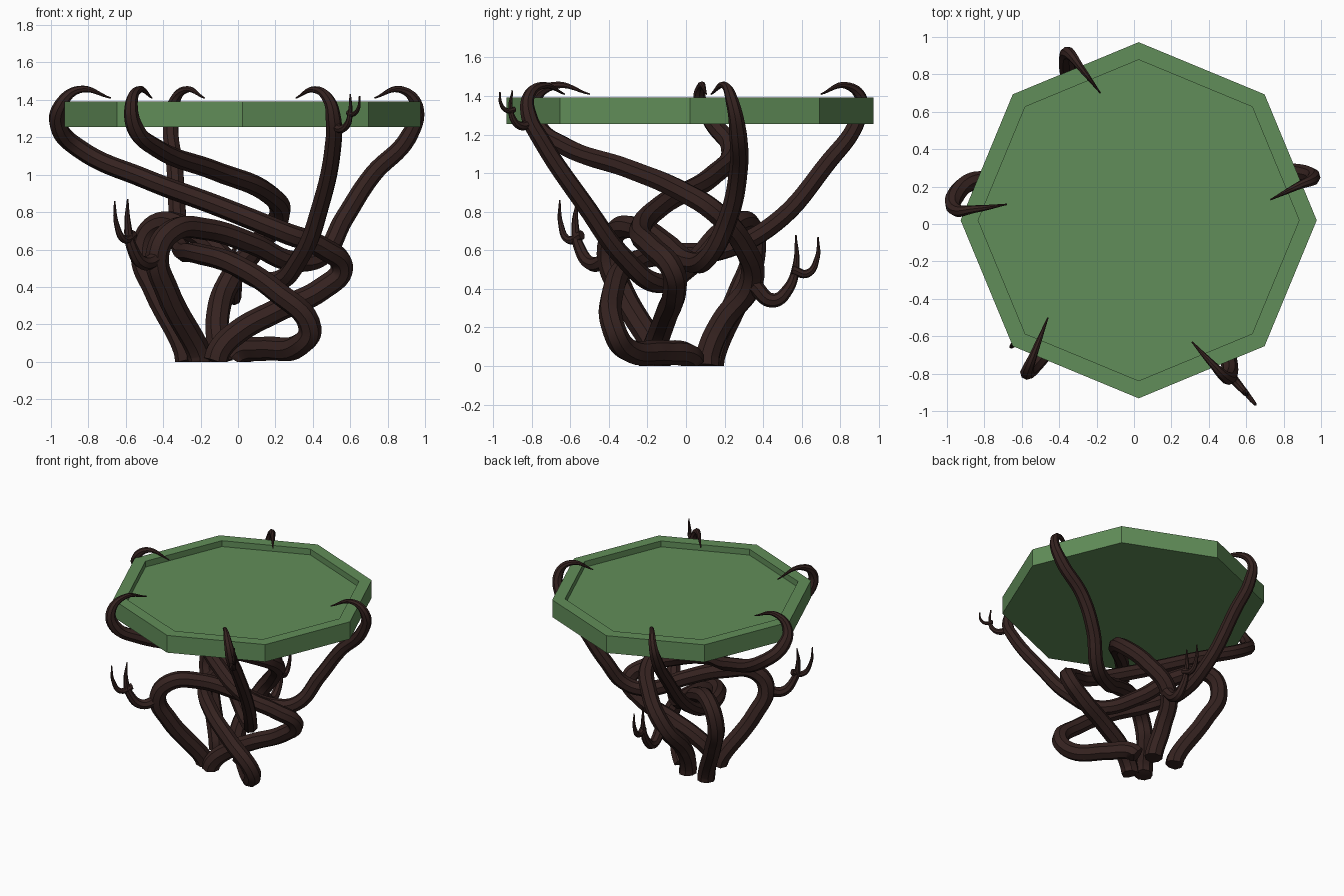
import bpy, bmesh
from math import cos, sin, pi


def material(name, rgb):
    m = bpy.data.materials.new(name)
    m.diffuse_color = (*rgb, 1)
    return m


GREEN = material("green_top", (0.12, 0.27, 0.1))
BARK = material("dark_bark", (0.035, 0.016, 0.014))


# Octagonal tabletop with a shallow recessed tray
def tabletop():
    bm = bmesh.new()

    def ring(r, z):
        return [bm.verts.new((0.025 + r * cos(i * pi / 4), 0.02 + r * sin(i * pi / 4), z)) for i in range(8)]

    rings = [ring(0.952, 1.254), ring(0.952, 1.392), ring(0.858, 1.392), ring(0.858, 1.345)]
    for a, b in zip(rings, rings[1:]):
        for i in range(8):
            j = (i + 1) % 8
            bm.faces.new((a[i], a[j], b[j], b[i]))
    bm.faces.new(rings[0][::-1])
    bm.faces.new(rings[-1])
    me = bpy.data.meshes.new("tabletop")
    bm.to_mesh(me)
    me.materials.append(GREEN)
    bpy.context.collection.objects.link(bpy.data.objects.new("tabletop", me))


# Tapered eight-sided vine swept through a few points
def vine(name, pts, r0, r1, hook=4, tip=0.004):
    cu = bpy.data.curves.new(name + "_path", 'CURVE')
    cu.dimensions = '3D'
    cu.resolution_u = 8
    cu.bevel_depth = 1.0
    cu.bevel_resolution = 2
    cu.use_fill_caps = True
    sp = cu.splines.new('BEZIER')
    n = len(pts)
    sp.bezier_points.add(n - 1)
    k = n - hook                      # last point before the hook narrows
    for i, (p, b) in enumerate(zip(pts, sp.bezier_points)):
        b.co = p
        b.handle_left_type = b.handle_right_type = 'AUTO'
        if i <= k:
            b.radius = r0 + (r1 - r0) * (i / max(k, 1)) ** 1.5
        else:
            b.radius = r1 + (tip - r1) * ((i - k) / (n - 1 - k)) ** 1.15
    tmp = bpy.data.objects.new(name + "_path", cu)
    bpy.context.collection.objects.link(tmp)
    bpy.context.view_layer.update()
    me = bpy.data.meshes.new_from_object(tmp.evaluated_get(bpy.context.evaluated_depsgraph_get()))
    bpy.data.objects.remove(tmp)
    for v in me.vertices:             # keep feet flat on the floor
        v.co.z = max(v.co.z, 0)
    me.materials.clear()
    me.materials.append(BARK)
    ob = bpy.data.objects.new(name, me)
    bpy.context.collection.objects.link(ob)
    bpy.context.view_layer.objects.active = ob
    bpy.ops.object.select_all(action='DESELECT')
    ob.select_set(True)
    bpy.ops.object.shade_smooth_by_angle(angle=0.6)


tabletop()

# Five twisted legs, each ending in a hook over the rim
vine("left_vine", [
    (-0.12, -0.18, 0), (-0.1, -0.175, 0.06), (0.0, -0.14, 0.16), (0.2, -0.1, 0.27), (0.45, -0.06, 0.39),
    (0.555, -0.07, 0.5), (0.45, -0.17, 0.61), (0.25, -0.24, 0.69), (-0.1, -0.13, 0.83), (-0.5, 0.13, 0.98),
    (-0.85, 0.23, 1.14), (-0.96, 0.14, 1.26), (-0.95, 0.075, 1.37), (-0.85, 0.08, 1.455), (-0.68, 0.105, 1.41)],
    0.066, 0.048)
vine("back_vine", [
    (0.0, 0.04, 0.02), (0.04, 0.01, 0.055), (0.15, -0.12, 0.07), (0.33, -0.31, 0.09), (0.385, -0.37, 0.18),
    (0.2, -0.38, 0.38), (-0.02, -0.3, 0.52), (-0.22, -0.1, 0.58), (-0.3, 0.18, 0.6), (-0.32, 0.46, 0.74),
    (-0.34, 0.74, 1.06), (-0.36, 0.88, 1.25), (-0.345, 0.91, 1.38), (-0.28, 0.83, 1.455), (-0.18, 0.70, 1.41)],
    0.066, 0.044)
vine("right_vine", [
    (-0.2, -0.13, 0), (-0.21, -0.14, 0.05), (-0.38, -0.33, 0.38), (-0.43, -0.4, 0.58), (-0.35, -0.36, 0.7),
    (-0.18, -0.24, 0.71), (0.08, -0.1, 0.63), (0.28, 0.02, 0.54), (0.44, 0.11, 0.56), (0.57, 0.22, 0.77),
    (0.72, 0.27, 1.0), (0.91, 0.27, 1.2), (0.955, 0.24, 1.37), (0.87, 0.2, 1.455), (0.73, 0.13, 1.41)],
    0.066, 0.046)
vine("front_right_vine", [
    (-0.27, 0.13, 0), (-0.28, 0.14, 0.06), (-0.44, 0.28, 0.38), (-0.51, 0.35, 0.58), (-0.44, 0.33, 0.73),
    (-0.25, 0.2, 0.7), (-0.02, 0.02, 0.52), (0.2, -0.15, 0.43), (0.34, -0.33, 0.57), (0.44, -0.52, 0.83),
    (0.51, -0.75, 1.17), (0.51, -0.815, 1.3), (0.485, -0.815, 1.4), (0.41, -0.74, 1.455), (0.31, -0.63, 1.41)],
    0.066, 0.042)
vine("front_left_vine", [
    (-0.09, 0.11, 0), (-0.1, 0.115, 0.06), (-0.11, 0.19, 0.23), (-0.04, 0.34, 0.44), (0.12, 0.29, 0.64),
    (0.225, 0.15, 0.8), (0.16, -0.01, 0.9), (-0.12, -0.29, 1.02), (-0.44, -0.64, 1.145), (-0.55, -0.77, 1.25),
    (-0.57, -0.785, 1.38), (-0.53, -0.68, 1.455), (-0.46, -0.5, 1.41)], 0.066, 0.046)


# Forked side shoots: a long shoot and a smaller twig branching from it
def shoot(name, main, twig, r):
    vine(name, main, r, r * 0.7, 3)
    vine(name + "_twig", twig, r * 0.6, r * 0.5, 3)


shoot("left_shoot",
      [(-0.42, -0.40, 0.56), (-0.51, -0.49, 0.53), (-0.57, -0.555, 0.62), (-0.59, -0.575, 0.74), (-0.59, -0.56, 0.87)],
      [(-0.56, -0.54, 0.68), (-0.61, -0.61, 0.655), (-0.65, -0.65, 0.74), (-0.66, -0.655, 0.86)], 0.042)
shoot("back_shoot",
      [(-0.02, 0.35, 0.42), (-0.02, 0.45, 0.34), (-0.02, 0.53, 0.4), (-0.02, 0.57, 0.52), (-0.02, 0.57, 0.68)],
      [(-0.01, 0.55, 0.5), (-0.02, 0.63, 0.48), (-0.02, 0.68, 0.56), (-0.02, 0.685, 0.67)], 0.042)
shoot("front_right_shoot",
      [(0.51, -0.8, 1.27), (0.55, -0.85, 1.245), (0.585, -0.89, 1.27), (0.6, -0.91, 1.34), (0.6, -0.9, 1.43)],
      [(0.59, -0.89, 1.33), (0.62, -0.93, 1.325), (0.645, -0.96, 1.36), (0.65, -0.965, 1.42)], 0.026)
